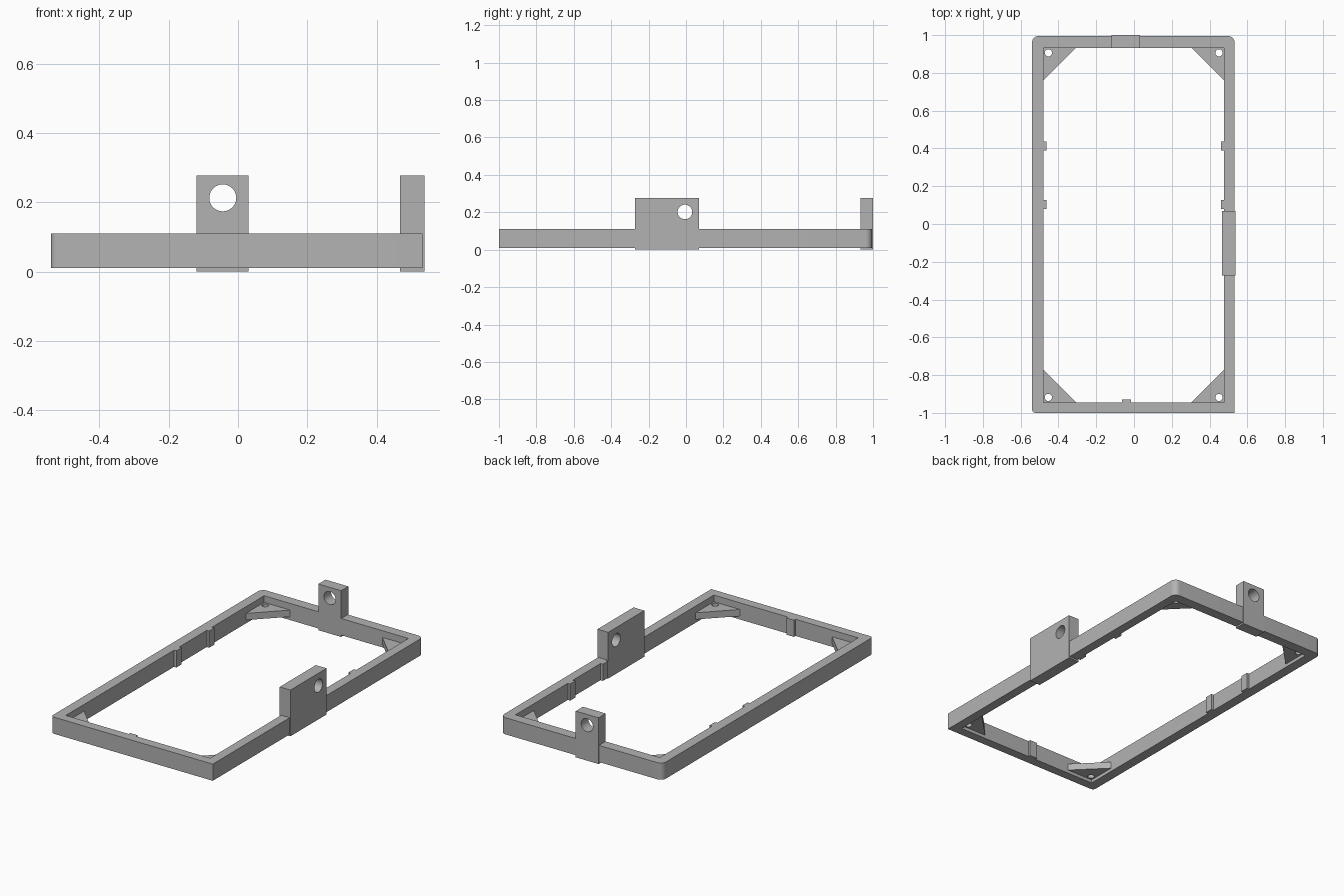
import bpy, bmesh, math
from mathutils import Vector

cube = bpy.data.objects.get("Cube")
if cube:
    bpy.data.objects.remove(cube, do_unlink=True)

GREY = (0.45, 0.45, 0.45, 1.0)
mat = bpy.data.materials.new("plain grey")
mat.use_nodes = True
mat.diffuse_color = GREY
mat.node_tree.nodes["Principled BSDF"].inputs["Base Color"].default_value = GREY


def prism(name, outline, z0, z1):
    """Extrude a counter-clockwise xy outline from z0 to z1."""
    bm = bmesh.new()
    face = bm.faces.new([bm.verts.new((x, y, z0)) for x, y in outline])
    top = bmesh.ops.extrude_face_region(bm, geom=[face])["geom"]
    bmesh.ops.translate(bm, vec=(0, 0, z1 - z0),
                        verts=[v for v in top if isinstance(v, bmesh.types.BMVert)])
    bmesh.ops.recalc_face_normals(bm, faces=bm.faces)
    mesh = bpy.data.meshes.new(name)
    bm.to_mesh(mesh)
    bm.free()
    mesh.materials.append(mat)
    obj = bpy.data.objects.new(name, mesh)
    bpy.context.collection.objects.link(obj)
    return obj


def box(name, x0, x1, y0, y1, z0, z1):
    return prism(name, [(x0, y0), (x1, y0), (x1, y1), (x0, y1)], z0, z1)


def cylinder(radius, centre, axis):
    circle = [(radius * math.cos(a * math.tau / 40), radius * math.sin(a * math.tau / 40))
              for a in range(40)]
    obj = prism("hole_cutter", circle, -0.2, 0.2)
    obj.location = centre
    obj.rotation_euler = Vector(axis).to_track_quat("Z", "Y").to_euler()
    return obj


def cut(obj, cutter):
    """Subtract the cutter, bake the result and discard the cutter."""
    cutter.hide_render = True
    mod = obj.modifiers.new("cut", "BOOLEAN")
    mod.operation = "DIFFERENCE"
    mod.solver = "EXACT"
    mod.object = cutter
    bpy.context.view_layer.update()
    baked = bpy.data.meshes.new_from_object(
        obj.evaluated_get(bpy.context.evaluated_depsgraph_get()))
    obj.modifiers.clear()
    obj.data = baked
    bpy.data.objects.remove(cutter, do_unlink=True)


def smooth(obj):
    bpy.ops.object.select_all(action="DESELECT")
    obj.select_set(True)
    bpy.context.view_layer.objects.active = obj
    bpy.ops.object.shade_smooth_by_angle(angle=math.radians(30))


# Extents of the frame
X0, X1, Y0, Y1 = -0.54, 0.533, -1.0, 0.995
IX0, IX1, IY0, IY1 = -0.48, 0.477, -0.945, 0.933
Z0, Z1 = 0.01, 0.11

# Rectangular frame: corner, corner radius, start angle of the arc
outline = []
for x, y, r, start in ((X0, Y0, 0.02, 180), (X1, Y0, 0, 270),
                       (X1, Y1, 0.035, 0), (X0, Y1, 0.035, 90)):
    if r == 0:
        outline.append((x, y))
        continue
    cx = x + r if x < 0 else x - r
    cy = y + r if y < 0 else y - r
    for i in range(9):
        a = math.radians(start + 90 * i / 8)
        outline.append((cx + r * math.cos(a), cy + r * math.sin(a)))
frame = prism("frame", outline, Z0, Z1)
cut(frame, box("opening_cutter", IX0, IX1, IY0, IY1, -0.1, 0.3))
smooth(frame)

# Corner gussets with screw holes
LEG, LAP = 0.173, 0.01
for side, sx, x in (("right", 1, IX0), ("left", -1, IX1)):
    for end, sy, y in (("front", 1, IY0), ("back", -1, IY1)):
        points = [(x - sx * LAP, y - sy * LAP), (x + sx * LEG, y - sy * LAP),
                  (x + sx * LEG, y), (x, y + sy * LEG), (x - sx * LAP, y + sy * LEG)]
        if sx * sy < 0:
            points.reverse()
        gusset = prism(f"gusset_{end}_{side}", points, 0.03, 0.07)
        cut(gusset, cylinder(0.019, (x + sx * 0.027, y + sy * 0.027, 0.05), (0, 0, 1)))
        smooth(gusset)

# Mounting tabs with through holes
back_tab = box("back_tab", -0.12, 0.031, 0.932, 1.0, 0, 0.277)
cut(back_tab, cylinder(0.039, (-0.044, 0.966, 0.213), (0, 1, 0)))
smooth(back_tab)
side_tab = box("side_tab", 0.467, 0.538, -0.272, 0.07, 0, 0.277)
cut(side_tab, cylinder(0.039, (0.5, -0.006, 0.202), (1, 0, 0)))
smooth(side_tab)

# Small locating ribs on the inner walls
for i, y in enumerate((0.08, 0.39)):
    box(f"rib_right_{i + 1}", IX0 - 0.01, -0.464, y, y + 0.048, Z0, Z1)
    box(f"rib_left_{i + 1}", 0.461, IX1 + 0.01, y, y + 0.048, Z0, Z1)
box("rib_front", -0.064, -0.015, IY0 - 0.01, -0.93, Z0, Z1)
